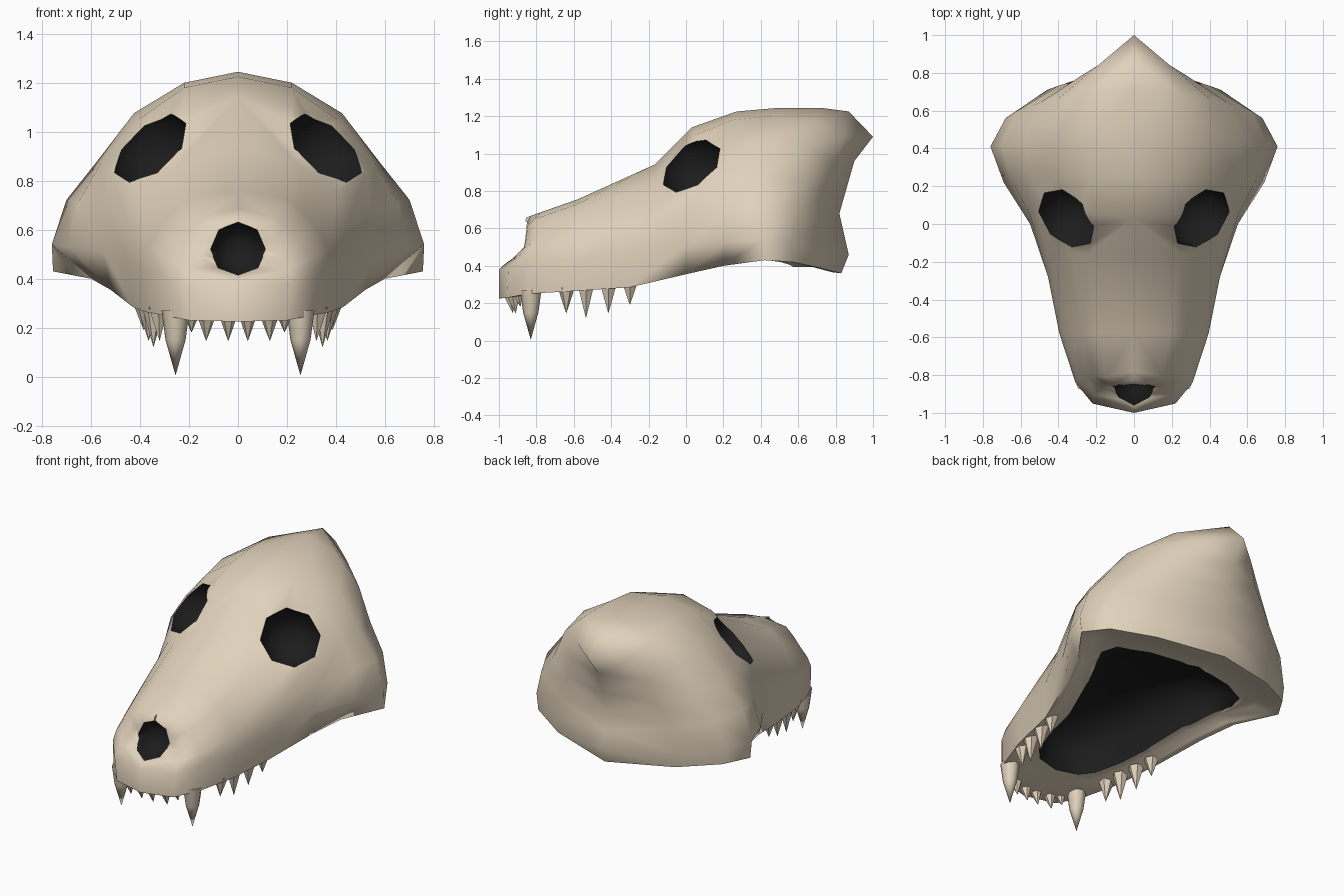
import bpy, bmesh, math
from mathutils import Vector

if "Cube" in bpy.data.objects:
    bpy.data.objects.remove(bpy.data.objects["Cube"])

def material(name, rgb):
    m = bpy.data.materials.new(name)
    m.diffuse_color = (*rgb, 1)
    m.use_nodes = True
    m.node_tree.nodes["Principled BSDF"].inputs["Base Color"].default_value = m.diffuse_color
    return m

BONE = material("bone", (0.745, 0.64, 0.495))
DARK = material("dark hollow", (0.012, 0.012, 0.012))

def finish(name, bm, index=0):
    bmesh.ops.remove_doubles(bm, verts=bm.verts, dist=0.0005)
    bmesh.ops.recalc_face_normals(bm, faces=bm.faces)
    for f in bm.faces:
        f.material_index = index
    mesh = bpy.data.meshes.new(name)
    bm.to_mesh(mesh)
    bm.free()
    mesh.materials.append(BONE)
    mesh.materials.append(DARK)
    ob = bpy.data.objects.new(name, mesh)
    bpy.context.collection.objects.link(ob)
    return ob

def smooth(ob, degrees):
    bpy.ops.object.select_all(action='DESELECT')
    bpy.context.view_layer.objects.active = ob
    ob.select_set(True)
    bpy.ops.object.shade_smooth_by_angle(angle=math.radians(degrees))

def add_rings(bm, centre, axis, rings, sides):
    """Closed solid of regular rings (offset along axis, radius)."""
    q = Vector(axis).to_track_quat('Z', 'Y')
    rows = []
    for off, r in rings:
        row = []
        for k in range(sides):
            a = 2 * math.pi * k / sides
            p = Vector((r * math.cos(a), r * math.sin(a), off))
            row.append(bm.verts.new(Vector(centre) + q @ p))
        rows.append(row)
    for r0, r1 in zip(rows, rows[1:]):
        for k in range(sides):
            n = (k + 1) % sides
            bm.faces.new((r0[k], r0[n], r1[n], r1[k]))
    bm.faces.new(rows[0])
    if rings[-1][1] > 0.001:
        bm.faces.new(rows[-1])

# --- skull: rails running from front centre to back centre ---
crown = [(0, -.855, .657), (0, -.83, .667), (0, -.78, .685), (0, -.58, .755),
         (0, -.17, .94), (0, .03, 1.14), (0, .27, 1.225), (0, .5, 1.245),
         (0, .72, 1.245), (0, .87, 1.225), (0, 1.0, 1.09)]
brow = [(0, -.865, .60), (.10, -.845, .62), (.15, -.81, .65), (.19, -.58, .73),
        (.25, -.16, .86), (.22, .05, 1.10), (.22, .25, 1.18), (.22, .45, 1.20),
        (.26, .68, 1.17), (.19, .84, 1.08), (0, .90, .96)]
cheek = [(0, -.88, .49), (.17, -.86, .50), (.26, -.80, .55), (.32, -.58, .61),
         (.41, -.13, .76), (.52, .09, .84), (.56, .27, .87), (.575, .43, .88),
         (.50, .64, .84), (.32, .755, .79), (0, .82, .68)]
side = [(0, -1.0, .38), (.22, -.95, .38), (.31, -.84, .42), (.395, -.58, .43),
        (.455, -.28, .48), (.55, 0, .51), (.69, .22, .53), (.76, .41, .54),
        (.68, .56, .52), (.46, .71, .48), (0, .87, .46)]
gum = [(0, -1.0, .225), (.20, -.955, .23), (.30, -.845, .25), (.38, -.6, .265),
       (.43, -.3, .285), (.52, 0, .355), (.60, .20, .40), (.755, .42, .43),
       (.66, .57, .42), (.42, .71, .39), (0, .83, .36)]

def between(a, b, bulge):
    """Rail midway between two rails, pushed outward by bulge per station."""
    out = []
    for p, q, k in zip(a, b, bulge):
        m = (Vector(p) + Vector(q)) / 2
        d = Vector((m.x, 0, (m.z - .45) * .9))
        out.append(tuple(m + d.normalized() * k))
    out[0], out[-1] = [(0, o[1], o[2]) for o in (out[0], out[-1])]
    return out

temple = between(brow, cheek, [0, 0, .005, .01, 0, 0, .03, .045, .04, .01, 0])
jowl = between(cheek, side, [0, .01, .012, .015, .015, .015, .03, .035, .03, .01, 0])
# underside curls slightly inward and upward from the gum line
lip = [(x * .93, y * .94, z + .006) for x, y, z in gum]
palate = [(x * .82, y * .82, z + .035) for x, y, z in gum]

half = [crown, brow, temple, cheek, jowl, side, gum, lip, palate]
bm = bmesh.new()
for s in (1, -1):
    grid = [[bm.verts.new((x * s, y, z)) for x, y, z in rail] for rail in half]
    for a, b in zip(grid, grid[1:]):
        for i in range(len(a) - 1):
            bm.faces.new((a[i], a[i + 1], b[i]))
            bm.faces.new((a[i + 1], b[i + 1], b[i]))
# weld the halves, then close the roof of the mouth
bmesh.ops.remove_doubles(bm, verts=bm.verts, dist=0.0005)
bmesh.ops.holes_fill(bm, edges=[e for e in bm.edges if e.is_boundary], sides=0)
bmesh.ops.triangulate(bm, faces=[f for f in bm.faces if len(f.verts) > 4])
skull = finish("skull", bm)

# --- cutters: eye sockets, nose hole, mouth cavity (dark inside) ---
cutters = []
for s in (1, -1):
    bm = bmesh.new()
    add_rings(bm, (.36 * s, .025, .935), (s, -.95, .95),
              [(.15, .184), (-.05, .18), (-.13, .14), (-.18, .07)], 8)
    cutters.append(finish("eye_socket_cutter", bm, 1))
bm = bmesh.new()
add_rings(bm, (0, -.90, .525), (0, -1, .1),
          [(.2, .117), (-.03, .115), (-.10, .09), (-.13, .05)], 8)
cutters.append(finish("nose_cutter", bm, 1))

bm = bmesh.new()
outline = gum + [(-x, y, z) for x, y, z in gum[-2:0:-1]]
rows = []
for z, k in ((.1, .73), (.44, .71), (.53, .62), (.60, .42)):
    rows.append([bm.verts.new((x * k * (.93 if abs(x) > .7 else 1), y * k, z))
                 for x, y, _ in outline])
for r0, r1 in zip(rows, rows[1:]):
    for i in range(len(r0)):
        n = (i + 1) % len(r0)
        bm.faces.new((r0[i], r0[n], r1[n], r1[i]))
bm.faces.new(rows[0])
bm.faces.new(rows[-1])
cutters.append(finish("mouth_cutter", bm, 1))

bpy.context.view_layer.objects.active = skull
for c in cutters:
    c.hide_render = True
    mod = skull.modifiers.new("cut", 'BOOLEAN')
    mod.operation = 'DIFFERENCE'
    mod.solver = 'EXACT'
    mod.object = c
    bpy.ops.object.modifier_apply(modifier=mod.name)
    bpy.data.objects.remove(c)
smooth(skull, 75)

# --- teeth: base point, tip point, base radius ---
def teeth(name, specs, sides, bulge):
    bm = bmesh.new()
    for base, tip, r in specs:
        for s in (1, -1):
            b = Vector((base[0] * s, base[1], base[2]))
            t = Vector((tip[0] * s, tip[1], tip[2]))
            d = t - b
            n = d.length
            add_rings(bm, b, d, [(0, r), (n * .45, r * bulge), (n, 0)], sides)
    smooth(finish(name, bm), 50)

teeth("canines", [((.255, -.83, .27), (.255, -.83, .005), .057)], 8, .72)
teeth("incisors", [((.04, -.945, .25), (.04, -.925, .145), .036),
                   ((.128, -.925, .25), (.13, -.91, .145), .038),
                   ((.19, -.90, .255), (.19, -.885, .18), .032)], 6, .58)
teeth("cheek_teeth", [((.325, -.64, .285), (.32, -.64, .145), .046),
                      ((.345, -.535, .29), (.345, -.535, .12), .048),
                      ((.365, -.415, .295), (.365, -.415, .145), .048),
                      ((.385, -.30, .305), (.385, -.30, .19), .045)], 6, .56)
